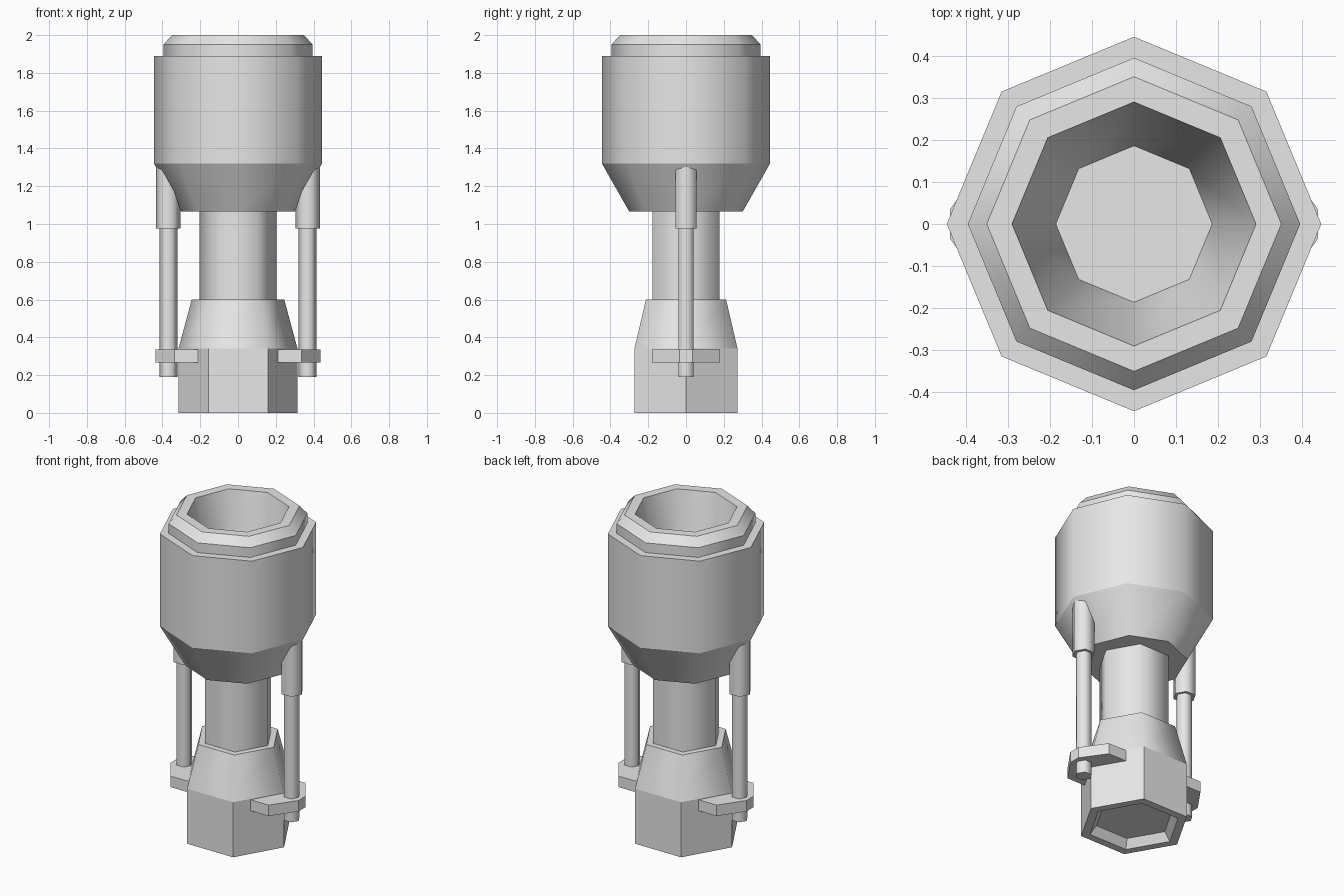
import bpy, bmesh, math

if "Cube" in bpy.data.objects:
    bpy.data.objects.remove(bpy.data.objects["Cube"])

grey = bpy.data.materials.new("light_grey")
grey.diffuse_color = (0.8, 0.8, 0.8, 1)
grey.use_nodes = True
grey.node_tree.nodes["Principled BSDF"].inputs["Base Color"].default_value = grey.diffuse_color


def finish(name, bm, smooth_rows=None):
    bmesh.ops.recalc_face_normals(bm, faces=bm.faces)
    me = bpy.data.meshes.new(name)
    bm.to_mesh(me)
    bm.free()
    me.materials.append(grey)
    ob = bpy.data.objects.new(name, me)
    bpy.context.collection.objects.link(ob)
    return ob


def lathe(name, profile, sides, cx=0.0, flat=()):
    """Closed stack of polygon rings (radius, z); a corner points along x.
    Bands are smooth around the axis, ring edges stay sharp."""
    bm = bmesh.new()
    rings = []
    for r, z in profile:
        rings.append([bm.verts.new((cx + r * math.cos(2 * math.pi * i / sides),
                                    r * math.sin(2 * math.pi * i / sides), z))
                      for i in range(sides)])
    for k in range(len(rings) - 1):
        a, b = rings[k], rings[k + 1]
        for i in range(sides):
            j = (i + 1) % sides
            f = bm.faces.new((a[i], a[j], b[j], b[i]))
            f.smooth = k not in flat
    bm.faces.new(rings[0])
    bm.faces.new(rings[-1])
    for ring in rings:
        for i in range(sides):
            e = bm.edges.get((ring[i], ring[(i + 1) % sides]))
            e.smooth = False
    return finish(name, bm)


def plate(name, outline, z0, z1):
    bm = bmesh.new()
    f = bm.faces.new([bm.verts.new((x, y, z0)) for x, y in outline])
    ext = bmesh.ops.extrude_face_region(bm, geom=[f])
    for v in ext["geom"]:
        if isinstance(v, bmesh.types.BMVert):
            v.co.z = z1
    return finish(name, bm)


# Eight-sided cup with stepped rim and tapered bowl
lathe("cup", [(0.30, 1.065), (0.445, 1.32), (0.445, 1.89), (0.395, 1.89),
              (0.395, 1.95), (0.35, 2.0), (0.29, 2.0), (0.186, 1.52)], 8,
      flat=(2, 5))

# Six-sided neck
lathe("neck", [(0.205, 0.58), (0.205, 1.10)], 6)

# Six-sided foot with tapered shoulder and shallow recess underneath
lathe("foot", [(0.225, 0.05), (0.262, 0.0), (0.315, 0.0), (0.315, 0.34),
               (0.245, 0.60)], 6, flat=(0, 1, 2))

# Side rods, sleeves and brackets on both sides
for side, s in (("right", 1), ("left", -1)):
    lathe(side + "_rod", [(0.047, 0.19), (0.047, 1.0)], 6, s * 0.368)
    lathe(side + "_sleeve", [(0.065, 0.975), (0.065, 1.34)], 6, s * 0.37)
    half = [(0.21, -0.18), (0.335, -0.18), (0.437, -0.035)]
    outline = half + [(x, -y) for x, y in reversed(half)]
    plate(side + "_bracket", [(s * x, y) for x, y in outline], 0.267, 0.335)
